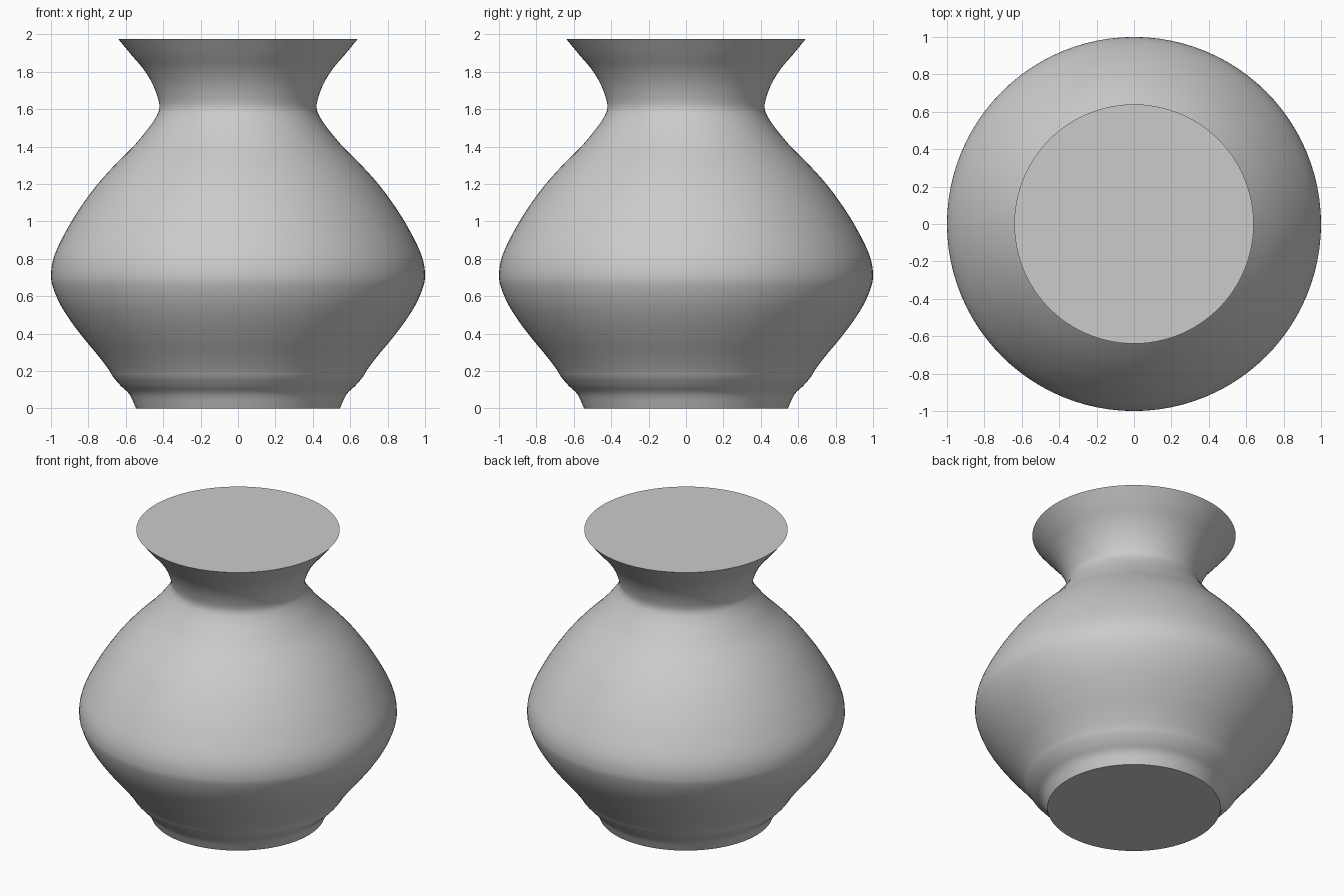
import bpy, bmesh, math
from mathutils import Vector

if "Cube" in bpy.data.objects:
    bpy.data.objects.remove(bpy.data.objects["Cube"])

SIDES = 96
STEPS = 4

# Vase outline from foot to rim: (radius, height)
PROFILE = [(0.545, 0), (0.58, 0.075), (0.626, 0.12), (0.665, 0.165),
           (0.693, 0.21), (0.75, 0.285), (0.825, 0.375), (0.90, 0.475),
           (0.955, 0.565), (0.99, 0.65), (1.0, 0.71), (0.99, 0.79),
           (0.955, 0.88), (0.89, 1.0), (0.825, 1.1), (0.75, 1.2),
           (0.66, 1.3), (0.56, 1.4), (0.485, 1.49), (0.44, 1.555),
           (0.42, 1.61), (0.435, 1.68), (0.465, 1.75), (0.51, 1.82),
           (0.57, 1.89), (0.64, 1.975)]


def smooth_profile(points, steps):
    """Catmull-Rom curve through the outline points."""
    p = [Vector(q) for q in points]
    p = [2 * p[0] - p[1]] + p + [2 * p[-1] - p[-2]]
    out = []
    for a, b, c, d in zip(p, p[1:], p[2:], p[3:]):
        for i in range(steps):
            t = i / steps
            out.append(0.5 * (2 * b + (c - a) * t
                              + (2 * a - 5 * b + 4 * c - d) * t ** 2
                              + (3 * b - a - 3 * c + d) * t ** 3))
    return out + [p[-2]]


# Lathe the outline into a closed body with flat ends
bm = bmesh.new()
rings = []
for r, z in smooth_profile(PROFILE, STEPS):
    rings.append([bm.verts.new((r * math.cos(2 * math.pi * k / SIDES),
                                r * math.sin(2 * math.pi * k / SIDES), z))
                  for k in range(SIDES)])
for low, high in zip(rings, rings[1:]):
    for k in range(SIDES):
        n = (k + 1) % SIDES
        bm.faces.new((low[k], low[n], high[n], high[k]))
bm.faces.new(rings[0][::-1])
bm.faces.new(rings[-1])

mesh = bpy.data.meshes.new("vase_body")
bm.to_mesh(mesh)
bm.free()
vase = bpy.data.objects.new("vase_body", mesh)
bpy.context.collection.objects.link(vase)

# Plain grey clay
clay = bpy.data.materials.new("grey_clay")
clay.diffuse_color = (0.6, 0.6, 0.6, 1)
clay.use_nodes = True
clay.node_tree.nodes["Principled BSDF"].inputs["Base Color"].default_value = clay.diffuse_color
mesh.materials.append(clay)

# Smooth wall, crisp rim and foot edges
bpy.context.view_layer.objects.active = vase
vase.select_set(True)
bpy.ops.object.shade_smooth_by_angle(angle=math.radians(35))
